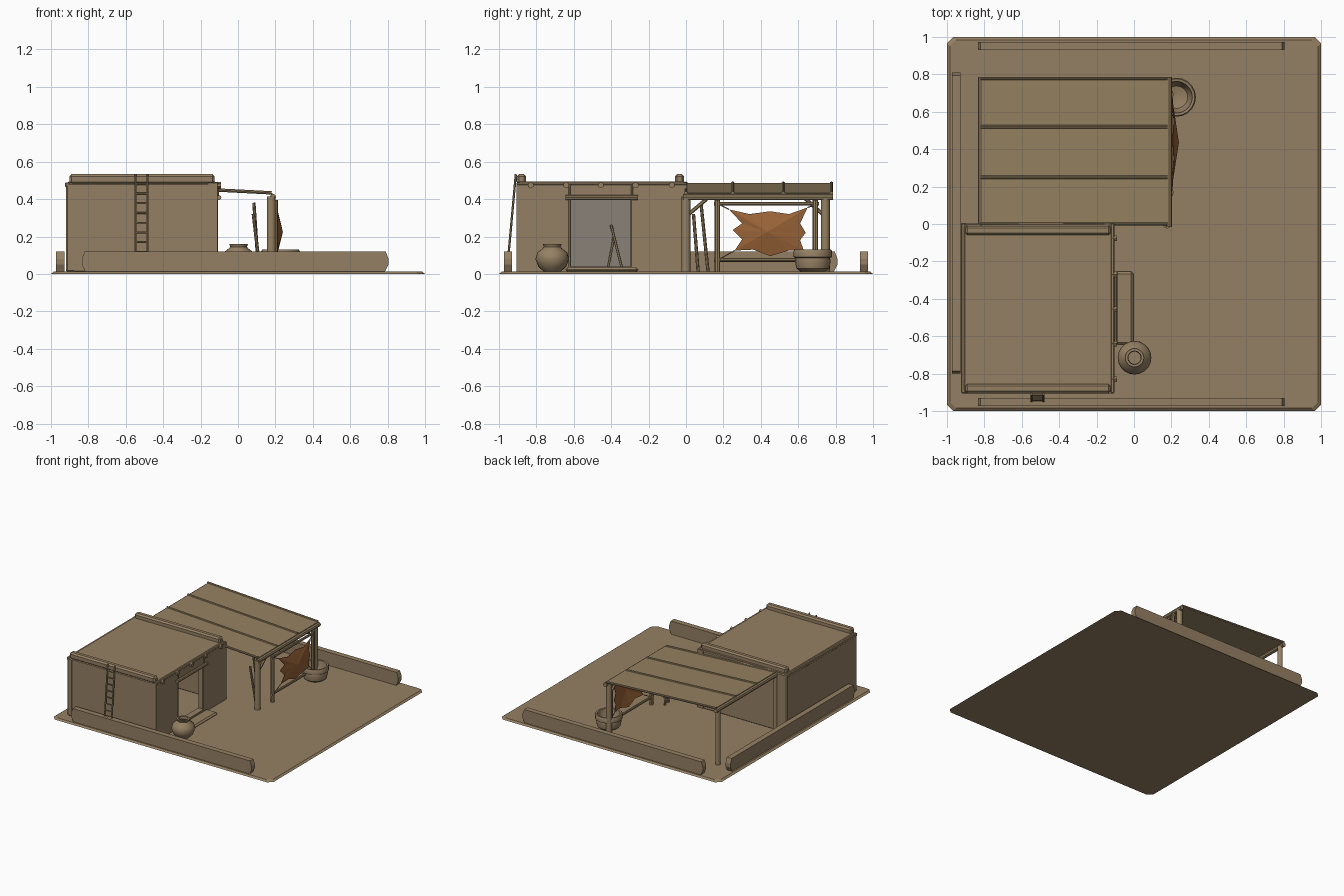
import bpy, bmesh, math
from mathutils import Vector

old = bpy.data.objects.get("Cube")
if old:
    bpy.data.objects.remove(old, do_unlink=True)


def material(name, r, g, b):
    m = bpy.data.materials.new(name)
    m.use_nodes = True
    m.diffuse_color = (r, g, b, 1)
    m.node_tree.nodes["Principled BSDF"].inputs["Base Color"].default_value = (r, g, b, 1)
    return m


CLAY = material("clay tan", 0.30, 0.215, 0.125)
WOOD = material("wood tan", 0.30, 0.22, 0.12)
HIDE = material("hide orange", 0.32, 0.125, 0.038)
GREY = material("inner wall grey", 0.25, 0.22, 0.19)


def finish(name, bm, mat, smooth=False):
    bmesh.ops.recalc_face_normals(bm, faces=bm.faces[:])
    me = bpy.data.meshes.new(name)
    bm.to_mesh(me)
    bm.free()
    me.materials.append(mat)
    ob = bpy.data.objects.new(name, me)
    bpy.context.collection.objects.link(ob)
    if smooth:
        bpy.ops.object.select_all(action="DESELECT")
        ob.select_set(True)
        bpy.context.view_layer.objects.active = ob
        bpy.ops.object.shade_smooth_by_angle(angle=math.radians(40))
    return ob


def box(name, x, y, z, mat=CLAY, bevel=0.0):
    bm = bmesh.new()
    bmesh.ops.create_cube(bm, size=1)
    for v in bm.verts:
        for i, (lo, hi) in enumerate((x, y, z)):
            v.co[i] = lo if v.co[i] < 0 else hi
    if bevel:
        bmesh.ops.bevel(bm, geom=bm.edges[:], offset=bevel, segments=1, affect="EDGES")
    return finish(name, bm, mat)


def rod(name, a, b, r, mat=WOOD, sides=8):
    a, b = Vector(a), Vector(b)
    bm = bmesh.new()
    bmesh.ops.create_cone(bm, cap_ends=True, segments=sides, radius1=r, radius2=r,
                          depth=(b - a).length)
    turn = (b - a).to_track_quat("Z", "Y")
    for v in bm.verts:
        v.co = turn @ v.co + (a + b) / 2
    return finish(name, bm, mat, sides > 6)


def lathe(name, x, y, profile, mat=CLAY, sides=20):
    bm = bmesh.new()
    rings = []
    for r, z in profile:
        rings.append([bm.verts.new((x + r * math.cos(k * math.tau / sides),
                                    y + r * math.sin(k * math.tau / sides), z))
                      for k in range(sides)])
    for p, q in zip(rings, rings[1:]):
        for k in range(sides):
            j = (k + 1) % sides
            bm.faces.new((p[k], p[j], q[j], q[k]))
    bm.faces.new(rings[0])
    bm.faces.new(rings[-1])
    return finish(name, bm, mat, True)


def low_wall(name, lo, hi, centre, along_x):
    # Long wall with chamfered ends
    outline = [(lo + .02, .01), (hi - .02, .01), (hi, .05), (hi, .08),
               (hi - .015, .12), (lo + .015, .12), (lo, .08), (lo, .05)]
    bm = bmesh.new()
    sides = []
    for d in (-.022, .022):
        sides.append([bm.verts.new((t, centre + d, z) if along_x else (centre + d, t, z))
                      for t, z in outline])
    a, b = sides
    bm.faces.new(a)
    bm.faces.new(b)
    for k in range(len(a)):
        j = (k + 1) % len(a)
        bm.faces.new((a[k], a[j], b[j], b[k]))
    finish(name, bm, CLAY)


# Ground slab with cut corners
bm = bmesh.new()
c = .965
ring = [bm.verts.new((x, y, 0)) for x, y in
        [(1, c), (c, 1), (-c, 1), (-1, c), (-1, -c), (-c, -1), (c, -1), (1, -c)]]
base = bm.faces.new(ring)
top = bmesh.ops.extrude_face_region(bm, geom=[base])["geom"]
for v in top:
    if isinstance(v, bmesh.types.BMVert):
        v.co = (v.co.x * .985, v.co.y * .985, .012)
finish("ground", bm, CLAY)

# Boundary walls
low_wall("front_boundary", -.835, .805, -.952, True)
low_wall("back_boundary", -.835, .805, .952, True)
low_wall("left_boundary", -.8, .81, -.95, False)

# House walls around an open doorway
W, E, F, B, H = -.92, -.11, -.905, .005, .485
box("house_west_wall", (W, W + .05), (F, B), (.01, H), bevel=.008)
box("house_front_wall", (W + .01, E - .005), (F + .002, F + .05), (.01, H), bevel=.006)
box("house_back_wall", (W + .01, E - .005), (B - .05, B - .002), (.01, H), bevel=.006)
box("door_side_front", (E - .05, E), (F, -.625), (.01, H))
box("door_side_back", (E - .05, E), (-.285, B), (.01, H))
box("door_header", (E - .05, E), (-.625, -.285), (.41, H))
box("door_sill", (E - .05, E), (-.625, -.285), (.01, .04))
box("inner_wall", (W + .05, W + .056), (F + .05, B - .05), (.012, .46), GREY)
box("house_roof", (W + .01, E - .008), (F + .01, B - .01), (.46, .495), bevel=.006)
for label, y in (("front", -.88), ("back", -.035)):
    box(label + "_parapet", (-.902, -.125), (y - .025, y + .025), (.48, .533), bevel=.012)
box("west_roof_rim", (W - .005, W + .02), (F, B), (.465, .49), bevel=.005)
box("east_roof_rim", (E - .015, E + .005), (F, B), (.475, .49), bevel=.004)

# Door trim, roof beam ends and step
rod("door_lintel", (E + .008, -.645, .408), (E + .008, -.257, .408), .013)
for y in (-.622, -.288):
    rod("lintel_peg", (E + .004, y, .40), (E + .004, y, .475), .005, sides=6)
    rod("door_post", (E - .005, y, .04), (E - .005, y, .40), .008, sides=6)
for y in (-.83, -.64, -.455, -.27, -.075):
    rod("roof_beam_end", (E - .04, y, .475), (E + .018, y, .475), .017, sides=6)
box("door_step", (E, -.003), (-.645, -.255), (.01, .035), bevel=.012)
rod("inner_pole_long", (-.70, -.34, .02), (-.85, -.40, .26), .007, sides=6)
rod("inner_pole_short", (-.74, -.42, .02), (-.85, -.385, .20), .007, sides=6)

# Ladder against the front
def ladder_point(x, t):
    return (x, -.957 + .047 * t, .015 + .518 * t)

for x in (-.548, -.484):
    rod("ladder_rail", ladder_point(x, 0), ladder_point(x, 1), .006, sides=6)
for k in range(1, 10):
    rod("ladder_rung", ladder_point(-.548, k / 10), ladder_point(-.484, k / 10), .005, sides=6)

# Awning: sagging cloth panels, battens and edge beams
def roof_z(x):
    return .425 + (.19 - x) * .052

bm = bmesh.new()
steps = 6
rows = []
for k in range(steps + 1):
    x = -.815 + 1.0 * k / steps
    rows.append([bm.verts.new((x, y, roof_z(x) + .008)) for y in (0, .26, .52, .78)])
for p, q in zip(rows, rows[1:]):
    for j in range(3):
        bm.faces.new((p[j], p[j + 1], q[j + 1], q[j]))
cloth = finish("awning_cloth", bm, WOOD)
solid = cloth.modifiers.new("thickness", "SOLIDIFY")
solid.thickness = .008
for y in (0, .25, .52, .778):
    rod("awning_batten", (-.82, y, roof_z(-.82) + .008), (.18, y, roof_z(.18) + .008), .009)
for x in (-.817, .187):
    rod("awning_beam", (x, -.015, roof_z(x) - .014), (x, .785, roof_z(x) - .014), .017)

# Awning posts and braces
PX = .178
for y in (0, .745):
    rod("awning_post", (PX, y, .01), (PX, y, .415), .024, sides=10)
    rod("rear_post", (-.812, y, .01), (-.812, y, .46), .02, sides=10)
rod("front_brace", (PX, .015, .32), (PX, .11, .40), .010, sides=6)
rod("back_brace", (PX, .73, .32), (PX, .64, .40), .010, sides=6)

# Drying rack with a stretched hide
RX = .203
for y in (.168, .692):
    rod("rack_post", (RX - .005, y, .01), (RX - .005, y, .395), .015)
for z in (.375, .075):
    rod("rack_bar", (RX - .008, .15, z), (RX - .008, .71, z), .010)

edge = [(.23, .345), (.34, .32), (.45, .335), (.55, .32), (.65, .355), (.61, .27),
        (.64, .22), (.61, .18), (.63, .125), (.55, .125), (.45, .095), (.36, .13),
        (.26, .125), (.30, .185), (.25, .235), (.30, .27)]
bm = bmesh.new()
rim = [bm.verts.new((RX + .005 + (.006 if k % 2 else 0), y, z)) for k, (y, z) in enumerate(edge)]
tip = bm.verts.new((.24, .435, .225))
for k in range(len(rim)):
    bm.faces.new((rim[k], rim[(k + 1) % len(rim)], tip))
hide = finish("stretched_hide", bm, HIDE)
hide.modifiers.new("thickness", "SOLIDIFY").thickness = .003
for k, y, z in ((0, .18, .37), (4, .69, .37), (8, .68, .08), (12, .18, .08)):
    rod("hide_tie", (RX + .004, edge[k][0], edge[k][1]), (RX, y, z), .003, sides=6)

# Leaning poles beside the awning post
rod("leaning_pole_a", (.118, .065, .01), (.082, .04, .32), .009)
rod("leaning_pole_b", (.11, .118, .01), (.085, .08, .38), .009)

# Round jar and wide basin
lathe("jar", .003, -.715,
      [(.045, .012), (.075, .04), (.09, .08), (.08, .115), (.05, .138), (.045, .145),
       (.05, .16), (.036, .16), (.033, .14), (.06, .11), (.04, .04)])
lathe("basin", .227, .678,
      [(.065, .012), (.088, .03), (.095, .065), (.092, .085), (.102, .09), (.104, .12),
       (.098, .13), (.085, .128), (.08, .09), (.06, .045), (.02, .035)])
